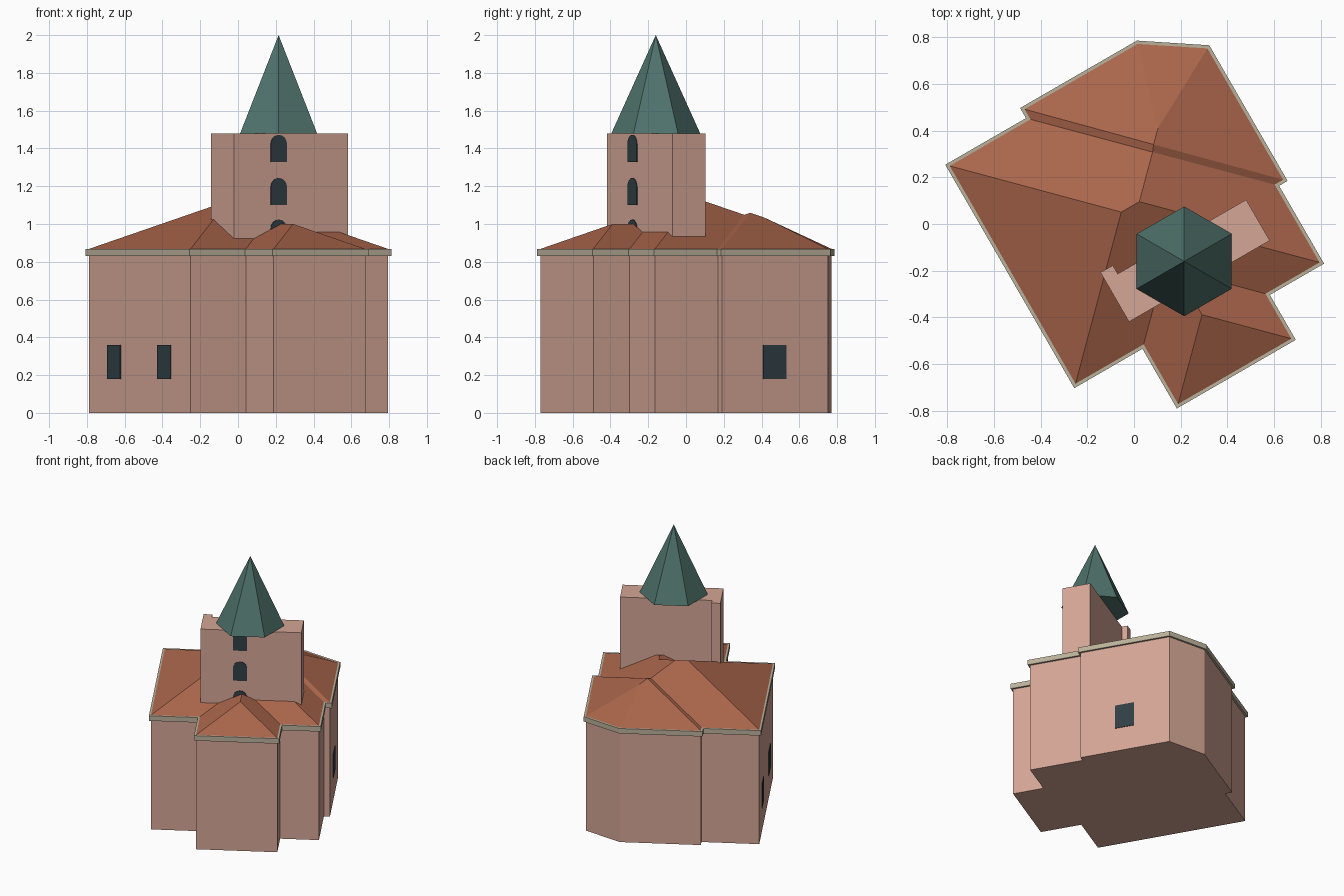
import bpy, math
from mathutils import Vector, Matrix

if "Cube" in bpy.data.objects:
    bpy.data.objects.remove(bpy.data.objects["Cube"])

ROT = Matrix.Rotation(math.radians(30), 4, 'Z')   # whole plan is turned 30 degrees


def material(name, rgb):
    m = bpy.data.materials.new(name)
    m.diffuse_color = (*rgb, 1)
    m.use_nodes = True
    m.node_tree.nodes["Principled BSDF"].inputs["Base Color"].default_value = m.diffuse_color
    return m


WALL = material("pink_plaster", (0.66, 0.38, 0.30))
TILE = material("roof_tile", (0.40, 0.13, 0.07))
STONE = material("cornice_stone", (0.50, 0.44, 0.33))
COPPER = material("spire_copper", (0.08, 0.17, 0.15))
GLASS = material("dark_glass", (0.03, 0.05, 0.06))


def mesh_object(name, verts, faces, mat, matrix=ROT):
    me = bpy.data.meshes.new(name)
    me.from_pydata([tuple(v) for v in verts], [], faces)
    me.transform(matrix)
    me.update()
    me.materials.append(mat)
    ob = bpy.data.objects.new(name, me)
    bpy.context.collection.objects.link(ob)
    return ob


def prism(name, outline, z0, z1, mat, matrix=ROT):
    """Extrude a counter-clockwise outline from z0 to z1."""
    n = len(outline)
    verts = [(x, y, z) for z in (z0, z1) for x, y in outline]
    faces = [tuple(reversed(range(n))), tuple(range(n, 2 * n))]
    faces += [(i, (i + 1) % n, n + (i + 1) % n, n + i) for i in range(n)]
    return mesh_object(name, verts, faces, mat, matrix)


def rect(x0, x1, y0, y1):
    return [(x0, y0), (x1, y0), (x1, y1), (x0, y1)]


def offset(outline, d):
    """Mitred outward offset of a counter-clockwise outline."""
    out = []
    for i, p in enumerate(outline):
        p, a, b = Vector(p), Vector(outline[i - 1]), Vector(outline[(i + 1) % len(outline)])
        e, f = (p - a).normalized(), (b - p).normalized()
        n, m = Vector((e.y, -e.x)), Vector((f.y, -f.x))
        out.append(tuple(p + (n + m) * d / (1 + n.dot(m))))
    return out


# Footprint corners in the unrotated plan
plan = {
    'A': (-.559, .61), 'B': (-.559, -.467), 'C': (-.222, -.467), 'D': (-.222, -.762),
    'E': (.338, -.762), 'F': (.338, -.54), 'G': (.606, -.54), 'H': (.606, -.155),
    'I': (.648, -.155), 'J': (.648, .494), 'L': (.399, .66), 'M': (-.16, .66), 'N': (-.16, .61),
}
outline = list(plan.values())
prism("walls", outline, 0, .835, WALL)
prism("cornice", offset(outline, .014), .83, .868, STONE)

# Hipped roof: ridge nodes as plan position and distance from the eaves
EAVE, PITCH = .868, .472
nodes = {
    'P': (-.0215, .0715, .5375), 'Q': (.0675, .0715, .5375), 'X': (.192, -.053, .414),
    'Y': (.192, -.126, .414), 'V': (.058, -.26, .28), 'W': (.058, -.482, .28),
    'R': (.223, .227, .383), 'S': (.243, .253, .405), 'T': (.293, .303, .357),
}
keys = list(plan) + list(nodes)
verts = [(x, y, EAVE) for x, y in plan.values()]
verts += [(x, y, EAVE + PITCH * d) for x, y, d in nodes.values()]
slopes = "ABP BCXQP CDWVYX DEW EFVW FGYV GHRQXY HISR IJTS JLT LMST MNRS NAPQR"
mesh_object("roof", verts, [tuple(keys.index(c) for c in s) for s in slopes.split()], TILE)

# Slab bell tower with a small buttress at one end
TOP = 1.48
tower = [(-.228, -.352), (.468, -.352), (.468, -.15), (-.167, -.15), (-.167, -.108), (-.228, -.108)]
prism("bell_tower", tower, .86, TOP, WALL)

# Six-sided spire
cx, cy, r = .215, -.16, .235
ring = [(cx + r * math.cos(math.radians(30 + 60 * i)),
         cy + r * math.sin(math.radians(30 + 60 * i)), TOP) for i in range(6)]
mesh_object("spire", ring + [(cx, cy, 2)],
            [(i, (i + 1) % 6, 6) for i in range(6)] + [(5, 4, 3, 2, 1, 0)], COPPER, Matrix())

# Rectangular wall windows
for i, v in enumerate((.342, -.188)):
    prism(f"side_window_{i + 1}", rect(-.563, -.55, v - .07, v + .07), .18, .36, GLASS)
prism("back_wing_window", rect(.64, .652, .098, .237), .18, .36, GLASS)

# Arched tower windows: profile drawn flat, then stood up against the tower front
w = .049
arch = [(-w, 0), (w, 0)]
arch += [(w * math.cos(math.pi * k / 8), .095 + w * math.sin(math.pi * k / 8)) for k in range(9)]
for i, z in enumerate((.88, 1.1, 1.328)):
    stand = ROT @ Matrix.Translation((.045, -.35, z)) @ Matrix.Rotation(math.pi / 2, 4, 'X')
    prism(f"tower_window_{i + 1}", arch, -.008, .006, GLASS, stand)
